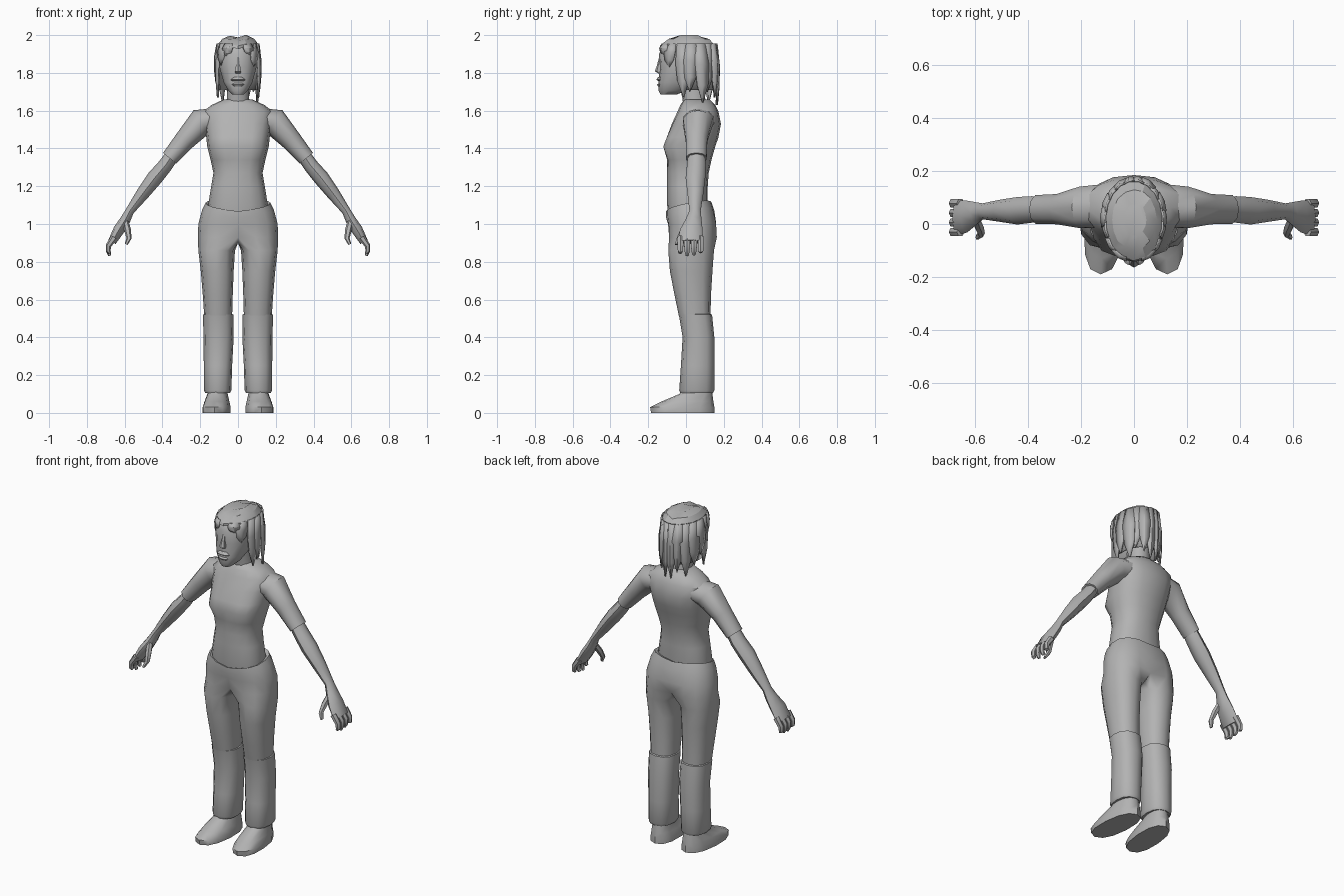
import bpy, bmesh, math, random
from mathutils import Vector

if "Cube" in bpy.data.objects:
    bpy.data.objects.remove(bpy.data.objects["Cube"])

random.seed(4)
grey = bpy.data.materials.new("plain_grey")
grey.diffuse_color = (0.45, 0.45, 0.45, 1)
grey.use_nodes = True
grey.node_tree.nodes["Principled BSDF"].inputs["Base Color"].default_value = grey.diffuse_color


def oval(z, cx, rx, yf, yb, n=16, start=-90, p=0.85, bump=0.0):
    """Horizontal ring from front to back; bump pushes out the two front quarters."""
    pts = []
    for k in range(n):
        a = math.radians(start + 360 * k / n)
        c, s = math.cos(a), math.sin(a)
        c = math.copysign(abs(c) ** p, c) if abs(c) > 1e-6 else 0
        s = math.copysign(abs(s) ** p, s) if abs(s) > 1e-6 else 0
        y = (yf + yb) / 2 + s * (yb - yf) / 2
        if s < 0:
            y -= bump * abs(math.sin(2 * a))
        pts.append(Vector((cx + rx * c, y, z)))
    return pts


def tube(path, n=8):
    """Rings across a path in the xz plane; entries are (x, y, z, thickness, depth)."""
    rings = []
    for i, (x, y, z, r, d) in enumerate(path):
        a, b = path[max(i - 1, 0)], path[min(i + 1, len(path) - 1)]
        t = Vector((b[0] - a[0], 0, b[2] - a[2])).normalized()
        side = Vector((-t.z, 0, t.x))
        rings.append([Vector((x, y, z)) + side * r * math.cos(2 * math.pi * k / n)
                      + Vector((0, d * math.sin(2 * math.pi * k / n), 0)) for k in range(n)])
    return rings


def skin(bm, rings, closed=True, caps=True):
    vs = [[bm.verts.new(p) for p in r] for r in rings]
    n = len(vs[0])
    for a, b in zip(vs, vs[1:]):
        for i in range(n if closed else n - 1):
            j = (i + 1) % n
            bm.faces.new((a[i], a[j], b[j], b[i]))
    if caps:
        bm.faces.new(vs[0])
        bm.faces.new(vs[-1])


def finish(name, bm, mirror=False, solid=0.0, angle=45):
    bmesh.ops.remove_doubles(bm, verts=bm.verts, dist=1e-4)
    bmesh.ops.recalc_face_normals(bm, faces=bm.faces)
    me = bpy.data.meshes.new(name)
    bm.to_mesh(me)
    bm.free()
    me.materials.append(grey)
    ob = bpy.data.objects.new(name, me)
    bpy.context.collection.objects.link(ob)
    bpy.ops.object.select_all(action='DESELECT')
    ob.select_set(True)
    bpy.context.view_layer.objects.active = ob
    bpy.ops.object.shade_smooth_by_angle(angle=math.radians(angle))
    if solid:
        ob.modifiers.new("thickness", 'SOLIDIFY').thickness = solid
    if mirror:
        ob.modifiers.new("mirror", 'MIRROR')
    return ob


def part(name, rings, mirror=False, angle=45):
    bm = bmesh.new()
    skin(bm, rings)
    return finish(name, bm, mirror, angle=angle)


# Torso and neck
part("torso", [oval(z, 0, rx, f, b, bump=bu) for z, rx, f, b, bu in (
    (1.03, .15, -.09, .105, 0), (1.10, .158, -.10, .115, 0), (1.20, .142, -.10, .115, 0),
    (1.27, .13, -.10, .12, 0), (1.34, .145, -.10, .135, .004), (1.41, .163, -.112, .155, .024),
    (1.46, .168, -.10, .172, .014), (1.53, .178, -.075, .185, .004), (1.595, .185, -.045, .172, 0),
    (1.63, .14, -.03, .155, 0), (1.66, .075, -.01, .125, 0))])
part("neck", [oval(z, 0, r, f, b, 12) for z, r, f, b in (
    (1.60, .07, -.01, .12), (1.67, .058, -.02, .10), (1.76, .055, -.04, .10))])

# Trousers: half pelvis running into one thigh, then mirrored
pelvis = []
for z, rx, f, b, tilt, dent in ((1.095, .158, -.095, .115, .2, 0), (1.10, .172, -.105, .135, .2, 0),
                                (1.06, .19, -.105, .15, .15, 0), (1.0, .21, -.10, .168, 0, .008),
                                (.93, .212, -.098, .172, 0, .03)):
    ring = oval(z, 0, rx, f, b)[:9]
    for v in ring:
        v.z += tilt * v.y + (.12 * abs(v.x) - .012 if tilt else 0)
    ring[8].y -= dent
    ring[0].y += dent * .6
    pelvis.append(ring)
front, back = pelvis[-1][0], pelvis[-1][8]
crotch = [back.lerp(front, t) - Vector((0, 0, .03)) for t in (.25, .5, .75)]
legs = [pelvis[-1] + crotch] + [oval(z, c, r, f, b, 12, -120) for z, c, r, f, b in (
    (.86, .113, .097, -.094, .148), (.75, .11, .087, -.085, .14),
    (.62, .107, .079, -.06, .132), (.515, .105, .074, -.038, .13))]
bm = bmesh.new()
skin(bm, pelvis, closed=False, caps=False)
skin(bm, legs, caps=False)
finish("trousers", bm, True, angle=60)
part("trouser_lower_leg", [oval(z, c, r, f, b, 12) for z, c, r, f, b in (
    (.525, .105, .068, -.03, .125), (.52, .105, .080, -.038, .138), (.40, .103, .080, -.018, .15),
    (.25, .106, .075, -.027, .15), (.12, .108, .073, -.036, .15), (.105, .108, .066, -.03, .143))], True)

# Shoes, with the toes turned slightly outward
shoe = [oval(z, .112, r, f, b, 12) for z, r, f, b in (
    (0, .074, -.185, .15), (.03, .074, -.19, .15), (.06, .066, -.13, .145),
    (.10, .054, -.035, .14), (.15, .05, -.01, .13))]
for ring in shoe:
    for v in ring:
        v.x -= .07 * v.y
part("shoe", shoe, True)

# Arms
part("sleeve", tube([(.11, .07, 1.555, .06, .085), (.195, .063, 1.54, .074, .082),
                     (.28, .056, 1.445, .056, .06), (.362, .055, 1.348, .045, .057),
                     (.358, .055, 1.353, .036, .046)], 10), True)
part("forearm", tube([(.34, .055, 1.375, .036, .045), (.385, .055, 1.31, .039, .05),
                      (.44, .05, 1.245, .042, .052), (.505, .05, 1.16, .035, .042),
                      (.572, .048, 1.07, .023, .03), (.595, .04, 1.025, .027, .042),
                      (.63, .028, .97, .03, .06), (.667, .024, .905, .022, .066)]), True)

# Fingers and thumb
for i, drop in enumerate((.015, 0, .005, .02)):
    y = -.03 + i * .036
    part("finger_%d" % (i + 1), tube([(.655, y, .93, .018, .018), (.686, y, .885, .015, .018),
                                      (.687, y, .855, .012, .015),
                                      (.678, y, .832 + drop, .008, .009)], 6), True)
part("thumb", tube([(.597, .02, 1.02, .016, .02), (.585, -.012, .97, .018, .02),
                    (.577, -.035, .925, .014, .016), (.592, -.05, .892, .008, .01)], 6), True)

# Head, nose, lips
part("head", [oval(z, 0, r, f, b, 14) for z, r, f, b in (
    (1.685, .03, -.135, -.05), (1.705, .052, -.145, .0), (1.75, .078, -.146, .05),
    (1.83, .1, -.138, .12), (1.90, .1, -.143, .145), (1.95, .088, -.115, .14), (1.98, .05, -.06, .09))])
part("nose", [oval(z, 0, r, f, -.12, 6) for z, r, f in (
    (1.797, .014, -.145), (1.808, .019, -.165), (1.84, .012, -.154), (1.885, .009, -.142))])
part("upper_lip", [oval(z, 0, r, f, -.11, 10) for z, r, f in (
    (1.757, .036, -.146), (1.764, .04, -.157), (1.778, .024, -.148))])
part("lower_lip", [oval(z, 0, r, f, -.11, 10) for z, r, f in (
    (1.727, .022, -.147), (1.738, .033, -.154), (1.746, .03, -.146))])

# Hair crown with a parting
HY, HX, HD = .016, .118, .158


def hair_point(deg, scale, z):
    a = math.radians(deg)
    return Vector((HX * scale * math.cos(a), HY + HD * scale * math.sin(a), z))


crown = []
for z, s, slope in ((1.89, 1.0, .05), (1.945, .96, .01), (1.98, .72, 0), (1.996, .4, 0)):
    ring = []
    for k in range(16):
        a = -90 + 22.5 * k
        p = hair_point(a, s * random.uniform(.96, 1.03), z - slope * math.sin(math.radians(a)))
        p.z -= .012 * (abs(p.x) < .02)
        ring.append(p)
    crown.append(ring)
for v in crown[-1]:
    v.z += .004 * (v.x > .03)
part("hair_crown", crown, angle=25)

# Inner sheet of hair at the back
bm = bmesh.new()
skin(bm, [[hair_point(a, s, z) for a in range(-10, 191, 20)] for z, s in (
    (1.93, .93), (1.83, .96), (1.71, .88))], closed=False, caps=False)
finish("hair_back", bm, solid=.01)


# Pointed locks: (angle, half width, tip height)
def lock(bm, deg, w, tip, out):
    top = 1.955
    rows = [(top, .95, .8), (top - .35 * (top - tip), out + .03, 1), (top - .7 * (top - tip), out + .02, .8),
            (tip, out - .04, .06)]
    lean = random.uniform(-4, 4)
    skin(bm, [[hair_point(deg + lean * i / 3 + w * f * k, s + (.02 if k == 0 else 0), z) for k in (-1, 0, 1)]
              for i, (z, s, f) in enumerate(rows)], closed=False, caps=False)


bm = bmesh.new()
for deg, w, tip in ((-62, 15, 1.89), (-118, 15, 1.885), (-40, 14, 1.83), (-140, 14, 1.84)):
    lock(bm, deg, w, tip, 1.0)
finish("hair_fringe", bm, solid=.008, angle=25)
bm = bmesh.new()
for i in range(12):
    tip = random.choice((1.64, 1.67, 1.70, 1.75))
    lock(bm, -14 + i * 19, 14, 1.63 if i in (5, 6) else tip, random.uniform(.98, 1.04))
finish("hair_locks", bm, solid=.008, angle=25)
